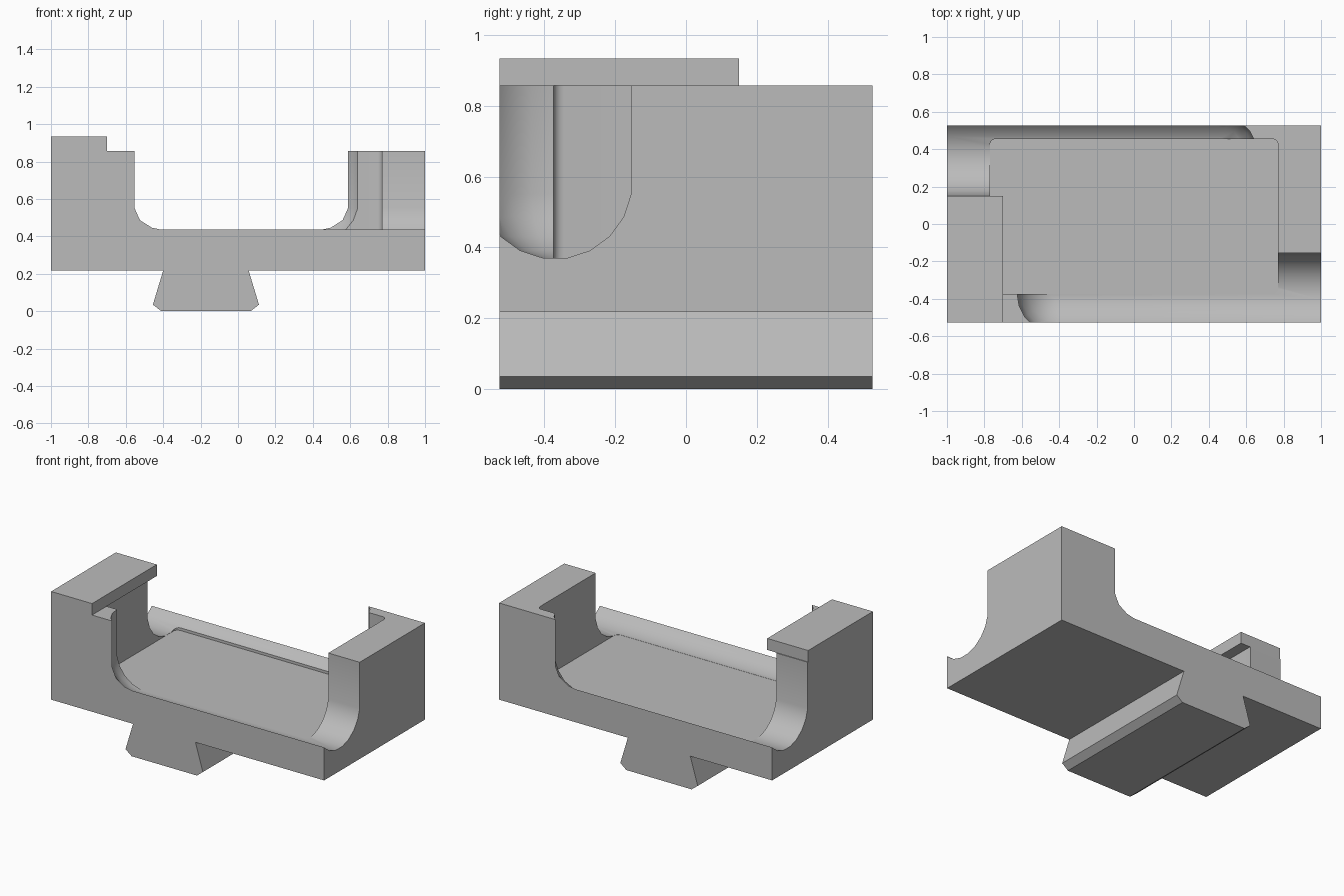
import bpy
import bmesh
from math import sin, cos, radians

if "Cube" in bpy.data.objects:
    bpy.data.objects.remove(bpy.data.objects["Cube"], do_unlink=True)

HALF_Y = 0.527
TOP = 0.857

grey = bpy.data.materials.new("plain grey")
grey.use_nodes = True
grey.diffuse_color = (0.5, 0.5, 0.5, 1)
grey.node_tree.nodes["Principled BSDF"].inputs["Base Color"].default_value = (0.5, 0.5, 0.5, 1)


def finish(name, bm):
    bmesh.ops.recalc_face_normals(bm, faces=bm.faces)
    mesh = bpy.data.meshes.new(name)
    bm.to_mesh(mesh)
    bm.free()
    mesh.materials.append(grey)
    obj = bpy.data.objects.new(name, mesh)
    bpy.context.collection.objects.link(obj)
    return obj


def extrude(name, points, offset):
    bm = bmesh.new()
    face = bm.faces.new([bm.verts.new(p) for p in points])
    new = bmesh.ops.extrude_face_region(bm, geom=[face])["geom"]
    bmesh.ops.translate(bm, vec=offset, verts=[v for v in new if isinstance(v, bmesh.types.BMVert)])
    return finish(name, bm)


def box(name, x0, x1, y0, y1, z0, z1):
    return extrude(name, [(x0, y0, z0), (x1, y0, z0), (x1, y1, z0), (x0, y1, z0)], (0, 0, z1 - z0))


def slot(name, side, end_x):
    """Round-bottomed, open-topped slot with a spherical end, running out sideways."""
    radius, centre_z = 0.215 / cos(radians(9)), 0.585
    bm = bmesh.new()
    for x in (end_x, -side * 1.4):
        for polar in range(9, 90, 18):
            r = radius * sin(radians(polar))
            for turn in range(0, 360, 18):
                px = x + r * cos(radians(turn))
                py = side * 0.37 + r * sin(radians(turn))
                bm.verts.new((px, py, centre_z - radius * cos(radians(polar))))
                if polar == 81:
                    bm.verts.new((px, py, 1.2))
    hull = bmesh.ops.convex_hull(bm, input=bm.verts)
    junk = set(hull["geom_interior"] + hull["geom_unused"])
    bmesh.ops.delete(bm, geom=[g for g in junk if isinstance(g, bmesh.types.BMVert)], context="VERTS")
    bmesh.ops.dissolve_limit(bm, angle_limit=radians(0.5), verts=bm.verts, edges=bm.edges)
    return finish(name, bm)


# Block with dovetail rail beneath
profile = [(-1, 0.217), (-0.4, 0.217), (-0.455, 0.035), (-0.41, 0), (0.068, 0),
           (0.112, 0.035), (0.057, 0.217), (1, 0.217), (1, TOP), (-1, TOP)]
body = extrude("cradle_body", [(x, -HALF_Y, z) for x, z in profile], (0, 2 * HALF_Y, 0))

# Central pocket with rounded upright corners
pocket = box("pocket_cutter", -0.77, 0.77, -0.375, 0.455, 0.369, 1.2)
bm = bmesh.new()
bm.from_mesh(pocket.data)
upright = [e for e in bm.edges if abs(e.verts[0].co.z - e.verts[1].co.z) > 0.1]
bmesh.ops.bevel(bm, geom=upright, offset=0.03, segments=4, profile=0.5, affect="EDGES")
bm.to_mesh(pocket.data)
bm.free()

# Cut the pocket and the two opposed slots
cutters = [pocket, slot("front_slot_cutter", -1, -0.41), slot("back_slot_cutter", 1, 0.445)]
for cutter in cutters:
    mod = body.modifiers.new(cutter.name, "BOOLEAN")
    mod.operation = "DIFFERENCE"
    mod.solver = "EXACT"
    mod.object = cutter
bpy.ops.object.select_all(action="DESELECT")
body.select_set(True)
bpy.context.view_layer.objects.active = body
for cutter in cutters:
    bpy.ops.object.modifier_apply(modifier=cutter.name)
    bpy.data.objects.remove(cutter, do_unlink=True)
bpy.ops.object.shade_smooth_by_angle(angle=radians(30))

# Overhanging plate on the left-hand wall
box("retaining_plate", -1, -0.7, -HALF_Y, 0.15, TOP, 0.933)
